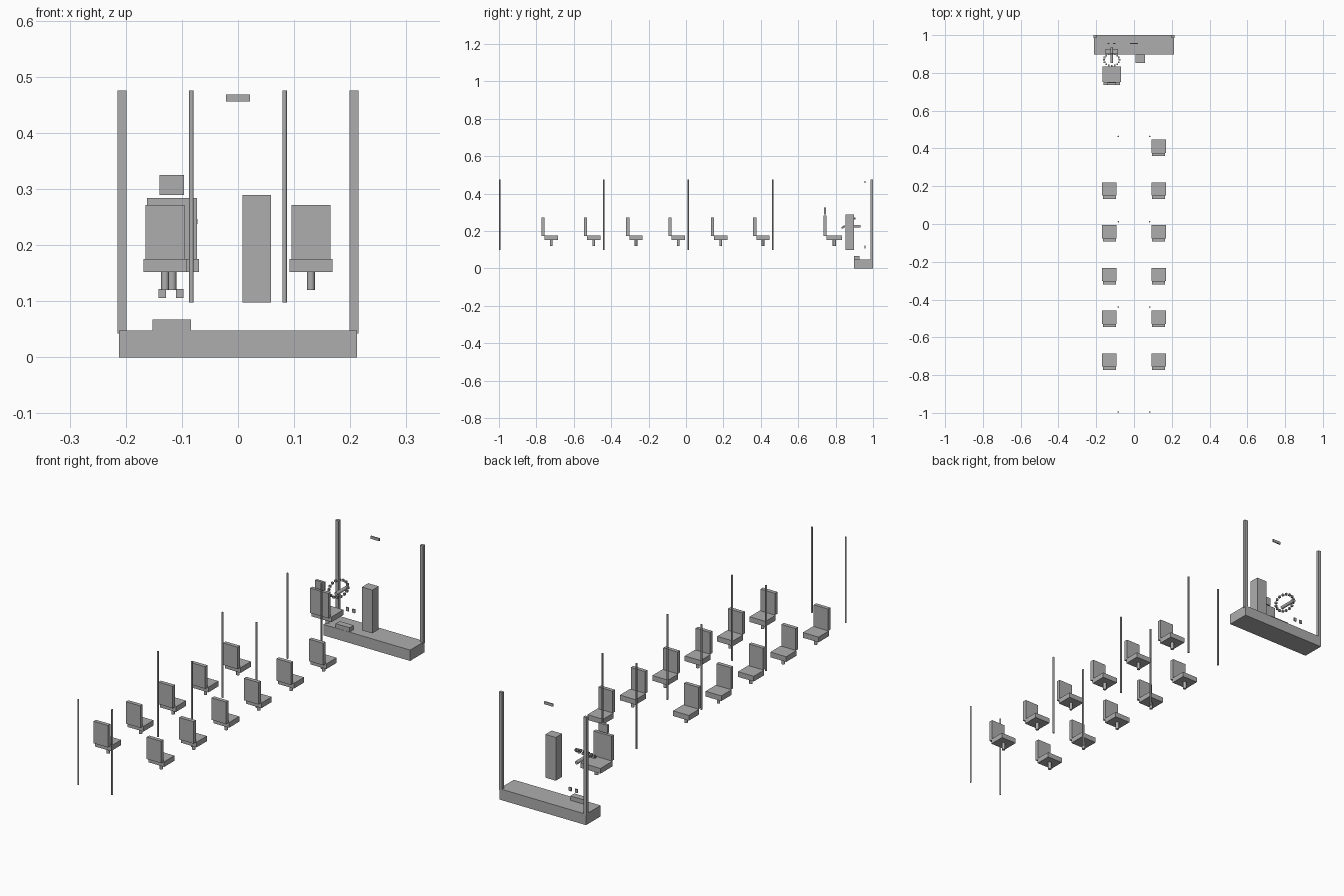
import bpy, math
from mathutils import Matrix, Vector

if "Cube" in bpy.data.objects:
    bpy.data.objects.remove(bpy.data.objects["Cube"])

grey = bpy.data.materials.new("plain_grey")
grey.diffuse_color = (0.42, 0.42, 0.42, 1)
grey.use_nodes = True
grey.node_tree.nodes["Principled BSDF"].inputs["Base Color"].default_value = grey.diffuse_color


def finish(name, smooth=False):
    ob = bpy.context.object
    ob.name = name
    ob.data.materials.append(grey)
    if smooth:
        bpy.ops.object.shade_smooth_by_angle(angle=math.radians(40))
    return ob


def box(name, x, y, z):
    """Box from (min, max) ranges on each axis."""
    c = [(a + b) / 2 for a, b in (x, y, z)]
    bpy.ops.mesh.primitive_cube_add(size=1, location=c)
    ob = finish(name)
    ob.data.transform(Matrix.Diagonal([b - a for a, b in (x, y, z)] + [1]))
    return ob


def rod(name, start, end, radius, sides=12):
    a, b = Vector(start), Vector(end)
    d = b - a
    bpy.ops.mesh.primitive_cylinder_add(vertices=sides, radius=radius, depth=d.length,
                                        location=(a + b) / 2,
                                        rotation=d.to_track_quat('Z', 'Y').to_euler())
    return finish(name, True)


def seat(name, x, y, half_cushion, half_back, length, thick, top, post_r):
    """Pedestal seat facing +y; y is the rear of the backrest."""
    front = y + length
    box(name + "_cushion", (x - half_cushion, x + half_cushion), (y + thick, front), (0.152, 0.175))
    box(name + "_backrest", (x - half_back, x + half_back), (y, y + thick), (0.174, top))
    py = (y + thick + front) / 2
    rod(name + "_post", (x, py, 0.12), (x, py, 0.153), post_r)


# Passenger seats: six on the right, five on the left
for i in range(6):
    y = 0.359 - 0.2263 * i
    for side, label in ((1, "right"), (-1, "left")):
        if side == 1 or i > 0:
            seat(f"{label}_seat_{i}", side * 0.130, y, 0.0385, 0.035, 0.088, 0.017, 0.271, 0.007)

# Driver seat with headrest
seat("driver_seat", -0.118, 0.735, 0.0485, 0.0445, 0.100, 0.016, 0.284, 0.0085)
box("driver_headrest", (-0.1395, -0.0965), (0.737, 0.748), (0.289, 0.325))

# Grab poles in pairs
for i, y in enumerate((-0.996, -0.440, 0.012, 0.464)):
    for x in (-0.083, 0.083):
        rod(f"grab_pole_{i}", (x, y, 0.098), (x, y, 0.475), 0.004)

# Dashboard, windscreen pillars and instrument block
box("dashboard", (-0.212, 0.212), (0.898, 1.0), (0, 0.048))
for s in (-1, 1):
    a, b = sorted((s * 0.1985, s * 0.2145))
    box("windscreen_pillar", (a, b), (0.986, 1.0), (0.042, 0.475))
box("instrument_block", (-0.152, -0.084), (0.899, 0.927), (0.047, 0.067))

# Fare box, rear-view mirror and pedals
box("fare_box", (0.008, 0.059), (0.853, 0.897), (0.098, 0.289))
box("mirror", (-0.021, 0.021), (0.954, 0.959), (0.456, 0.468))
for x in (-0.135, -0.104):
    box("pedal", (x - 0.0065, x + 0.0065), (0.954, 0.959), (0.106, 0.122))

# Steering column and tilted wheel rim made of small blocks
rod("steering_column", (-0.118, 0.852, 0.225), (-0.118, 0.934, 0.225), 0.0075)
tilt = math.radians(37)
for i in range(16):
    t = 2 * math.pi * i / 16
    u, v = 0.041 * math.cos(t), 0.041 * math.sin(t)
    c = (-0.118 + u, 0.869 + v * math.cos(tilt), 0.242 + v * math.sin(tilt))
    h = 0.0045
    box(f"wheel_rim_block_{i}", *[(k - h, k + h) for k in c])
